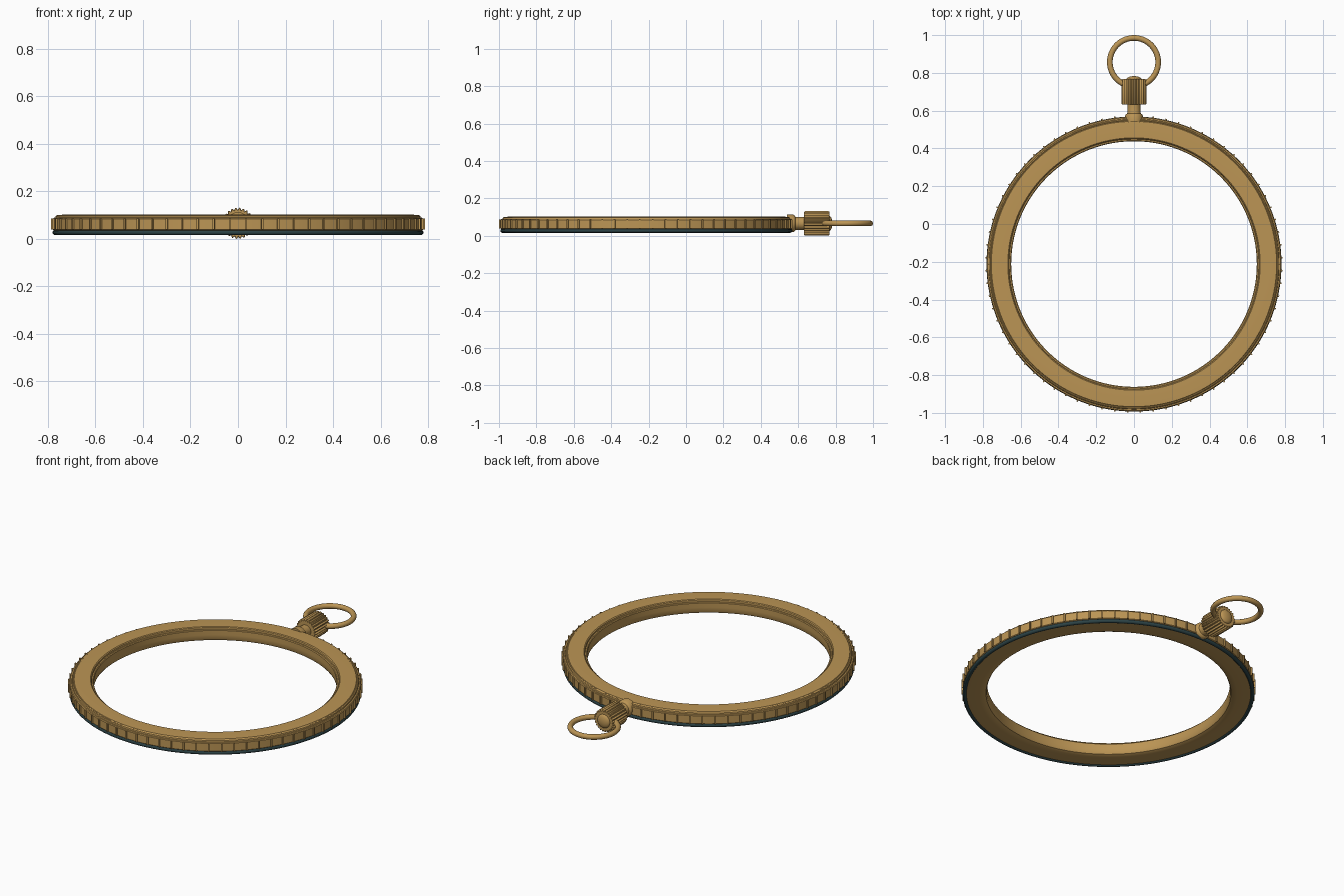
import bpy, bmesh, math
from mathutils import Matrix, Vector

if "Cube" in bpy.data.objects:
    bpy.data.objects.remove(bpy.data.objects["Cube"])

CY, CZ = -0.212, 0.066      # ring centre (y) and axis height of the crown


def material(name, rgb):
    m = bpy.data.materials.new(name)
    m.diffuse_color = (*rgb, 1)
    m.use_nodes = True
    m.node_tree.nodes["Principled BSDF"].inputs["Base Color"].default_value = m.diffuse_color
    return m


brass = material("brass", (0.50, 0.30, 0.09))
teal = material("dark_teal", (0.025, 0.055, 0.06))


def finish(name, bm, mat, angle=35):
    bmesh.ops.remove_doubles(bm, verts=bm.verts, dist=1e-6)
    bmesh.ops.recalc_face_normals(bm, faces=bm.faces)
    me = bpy.data.meshes.new(name)
    bm.to_mesh(me)
    bm.free()
    me.materials.append(mat)
    ob = bpy.data.objects.new(name, me)
    bpy.context.collection.objects.link(ob)
    bpy.ops.object.select_all(action='DESELECT')
    ob.select_set(True)
    bpy.context.view_layer.objects.active = ob
    bpy.ops.object.shade_smooth_by_angle(angle=math.radians(angle))
    return ob


def lathe(name, profile, mat, steps, matrix, closed=True, angle=35):
    """Spin (radius, height) points around local z, then place with matrix."""
    bm = bmesh.new()
    vs = [bm.verts.new((r, 0, h)) for r, h in profile]
    pairs = list(zip(vs, vs[1:])) + ([(vs[-1], vs[0])] if closed else [])
    geom = vs + [bm.edges.new(p) for p in pairs]
    bmesh.ops.spin(bm, geom=geom, cent=(0, 0, 0), axis=(0, 0, 1),
                   angle=math.tau, steps=steps, use_merge=True)
    bm.transform(matrix)
    return finish(name, bm, mat, angle)


ring_at = Matrix.Translation((0, CY, 0))
# local z points along +y for the stem parts
stem_at = Matrix.Translation((0, 0, CZ)) @ Matrix.Rotation(-math.pi / 2, 4, 'X')

# main case ring with stepped outer edge, inner lip and rounded lower inside corner
lathe("case_ring", [
    (0.765, 0.022), (0.69, 0.020), (0.668, 0.022), (0.656, 0.027), (0.651, 0.036),
    (0.650, 0.060), (0.650, 0.086), (0.654, 0.090), (0.661, 0.090),
    (0.663, 0.098), (0.668, 0.102), (0.740, 0.102), (0.755, 0.101),
    (0.758, 0.098), (0.762, 0.100), (0.767, 0.097), (0.769, 0.090),
    (0.776, 0.089), (0.780, 0.085), (0.780, 0.040), (0.775, 0.036), (0.765, 0.036)],
    brass, 160, ring_at)

# dark gasket under the outer edge
cap = [(0.770 + 0.011 * math.cos(a), 0.027 + 0.011 * math.sin(a))
       for a in [i * math.tau / 12 for i in range(12)]]
lathe("gasket", cap, teal, 160, ring_at)

# fine raised ridges around the outer edge
bm = bmesh.new()
N = 72
for i in range(N):
    m = (ring_at @ Matrix.Rotation((i + 0.5) * math.tau / N, 4, 'Z')
         @ Matrix.Translation((0.781, 0, 0.063))
         @ Matrix.Diagonal((0.013, 0.008, 0.048, 1)))
    bmesh.ops.create_cube(bm, size=1, matrix=m)
finish("edge_ridges", bm, brass)

# stem between ring and crown, with a flared foot
lathe("stem", [(0, 0.54), (0.047, 0.54), (0.047, 0.574), (0.043, 0.580),
               (0.036, 0.585), (0.034, 0.595), (0.034, 0.64), (0, 0.64)],
      brass, 40, stem_at, closed=False)

# fluted crown
bm = bmesh.new()
FL = 24
outline = []
for i in range(FL):
    for f, r in ((0.0, 0.058), (0.22, 0.064), (0.42, 0.066), (0.62, 0.064), (0.84, 0.058)):
        a = (i + f) * math.tau / FL
        outline.append((r * math.cos(a), r * math.sin(a)))
loops = []
for h, s in ((0.632, 0.94), (0.636, 1), (0.762, 1), (0.767, 0.94)):
    loops.append([bm.verts.new((x * s, y * s, h)) for x, y in outline])
n = len(outline)
for lo, hi in zip(loops, loops[1:]):
    for i in range(n):
        j = (i + 1) % n
        bm.faces.new((lo[i], lo[j], hi[j], hi[i]))
bm.faces.new(loops[0])
bm.faces.new(loops[-1])
bm.transform(stem_at)
finish("crown", bm, brass)

# domed button on the crown end
dome = [(0.040 * math.cos(a), 0.766 + 0.017 * math.sin(a))
        for a in [i * math.pi / 16 for i in range(9)]]
lathe("crown_button", dome, brass, 40, stem_at, closed=False)

# hanging ring through the crown
tube = [(0.128 + 0.015 * math.cos(a), 0.015 * math.sin(a))
        for a in [i * math.tau / 16 for i in range(16)]]
lathe("bow_ring", tube, brass, 72, Matrix.Translation((0, 0.857, CZ)))
